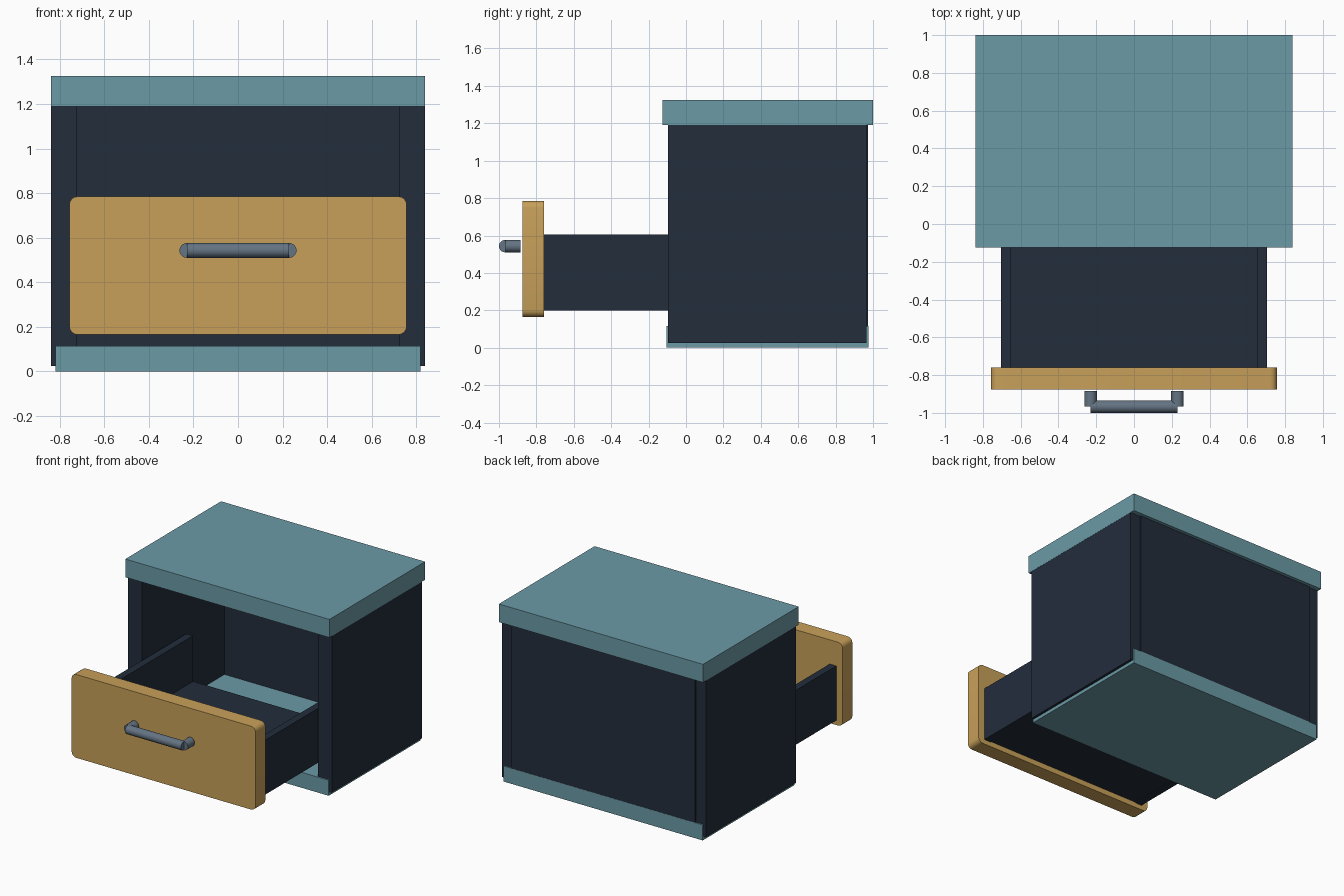
import bpy, bmesh, math
from mathutils import Matrix

cube = bpy.data.objects.get("Cube")
if cube:
    bpy.data.objects.remove(cube, do_unlink=True)


def material(name, rgb):
    mat = bpy.data.materials.new(name)
    mat.use_nodes = True
    color = (*rgb, 1)
    mat.diffuse_color = color
    mat.node_tree.nodes["Principled BSDF"].inputs["Base Color"].default_value = color
    return mat


teal = material("dusty teal", (0.147, 0.323, 0.381))
navy = material("dark navy", (0.016, 0.026, 0.044))
ochre = material("ochre", (0.578, 0.352, 0.102))
steel = material("steel grey", (0.127, 0.174, 0.227))


def finish(name, bm, mat, smooth=False):
    mesh = bpy.data.meshes.new(name)
    bm.to_mesh(mesh)
    bm.free()
    mesh.materials.append(mat)
    obj = bpy.data.objects.new(name, mesh)
    bpy.context.collection.objects.link(obj)
    if smooth:
        bpy.ops.object.select_all(action="DESELECT")
        obj.select_set(True)
        bpy.context.view_layer.objects.active = obj
        bpy.ops.object.shade_smooth_by_angle(angle=math.radians(35))
    return obj


def box(name, mat, x, y, z, corner=0):
    """Box between the given ranges; corner rounds the edges running front to back."""
    bm = bmesh.new()
    bmesh.ops.create_cube(bm, size=1)
    for v in bm.verts:
        v.co = [lo + (c + 0.5) * (hi - lo) for c, (lo, hi) in zip(v.co, (x, y, z))]
    if corner:
        edges = [e for e in bm.edges
                 if abs(e.verts[0].co.y - e.verts[1].co.y) > 0.01]
        bmesh.ops.bevel(bm, geom=edges, offset=corner, segments=4,
                        profile=0.5, affect="EDGES")
    return finish(name, bm, mat, smooth=corner > 0)


def rod(name, mat, center, length, radius, axis):
    bm = bmesh.new()
    bmesh.ops.create_cone(bm, cap_ends=True, segments=24, radius1=radius,
                          radius2=radius, depth=length)
    turn = Matrix.Rotation(math.pi / 2, 4, "Y" if axis == "X" else "X")
    bm.transform(Matrix.Translation(center) @ turn)
    return finish(name, bm, mat, smooth=True)


# Cabinet
box("top_board", teal, (-0.84, 0.84), (-0.125, 1.0), (1.19, 1.325))
box("bottom_board", teal, (-0.82, 0.82), (-0.105, 0.975), (0, 0.115))
box("back_panel", navy, (-0.756, 0.756), (0.876, 0.974), (0.05, 1.24))

# Mirrored cabinet and drawer sides
for side, s in (("left", 1), ("right", -1)):
    box(f"{side}_cabinet_side", navy, sorted((s * 0.725, s * 0.839)),
        (-0.095, 0.965), (0.025, 1.24))
    box(f"{side}_drawer_side", navy, sorted((s * 0.65, s * 0.705)),
        (-0.765, 0.4), (0.2, 0.605))

# Open drawer
box("drawer_floor", navy, (-0.655, 0.655), (-0.765, 0.4), (0.205, 0.265))
box("drawer_front", ochre, (-0.757, 0.757), (-0.875, -0.76), (0.165, 0.785), 0.037)

# Handle
rod("handle_bar", steel, (0, -0.967, 0.543), 0.46, 0.033, "X")
for side, s in (("left", 1), ("right", -1)):
    rod(f"{side}_handle_post", steel, (s * 0.23, -0.925, 0.543), 0.08, 0.033, "Y")
